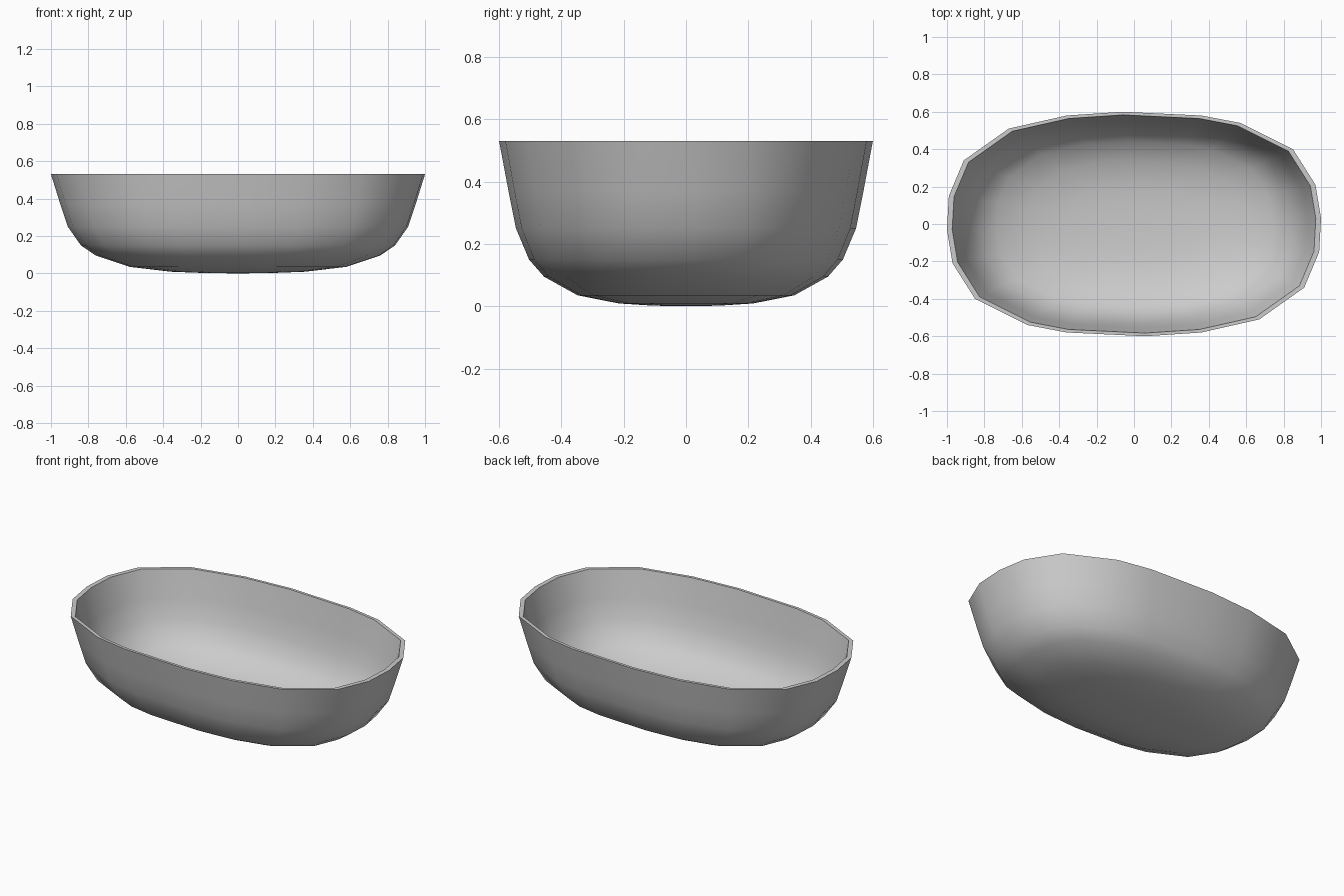
import bpy, bmesh

if "Cube" in bpy.data.objects:
    bpy.data.objects.remove(bpy.data.objects["Cube"])

# half of the rim outline; the other half is the same turned by 180 degrees
half = [(1.0, 0.03), (0.97, 0.21), (0.85, 0.40), (0.57, 0.54), (0.36, 0.58),
        (-0.06, 0.60), (-0.36, 0.58), (-0.67, 0.51), (-0.91, 0.34), (-0.99, 0.15)]
outline = half + [(-x, -y) for x, y in half]

# wall profile from rim to floor: (fraction of outline, height)
outer = [(1.0, 0.53), (0.95, 0.37), (0.91, 0.25), (0.84, 0.15), (0.76, 0.095),
         (0.58, 0.035), (0.36, 0.009), (0.18, 0.002)]
inner = [(0.972, 0.53), (0.925, 0.37), (0.885, 0.255), (0.815, 0.16), (0.735, 0.108),
         (0.565, 0.049), (0.35, 0.023), (0.18, 0.015)]

bm = bmesh.new()


def ring(scale, z):
    return [bm.verts.new((x * scale, y * scale, z)) for x, y in outline]


def bridge(a, b):
    n = len(a)
    for i in range(n):
        j = (i + 1) % n
        bm.faces.new((a[i], a[j], b[j], b[i]))


# outer floor up to the rim, over it, and down to the inner floor
rings = [ring(s, z) for s, z in outer[::-1] + inner]
for a, b in zip(rings, rings[1:]):
    bridge(a, b)

# close both floors with a fan around a centre point
for loop, z in ((rings[0], 0.0), (rings[-1], 0.014)):
    c = bm.verts.new((0, 0, z))
    for i in range(len(loop)):
        bm.faces.new((loop[i], loop[(i + 1) % len(loop)], c))

bmesh.ops.recalc_face_normals(bm, faces=bm.faces[:])
mesh = bpy.data.meshes.new("basin")
bm.to_mesh(mesh)
bm.free()

# basin object, smooth with a crisp rim
basin = bpy.data.objects.new("basin", mesh)
bpy.context.collection.objects.link(basin)
bpy.context.view_layer.objects.active = basin
basin.select_set(True)
bpy.ops.object.shade_smooth_by_angle(angle=1.05)
